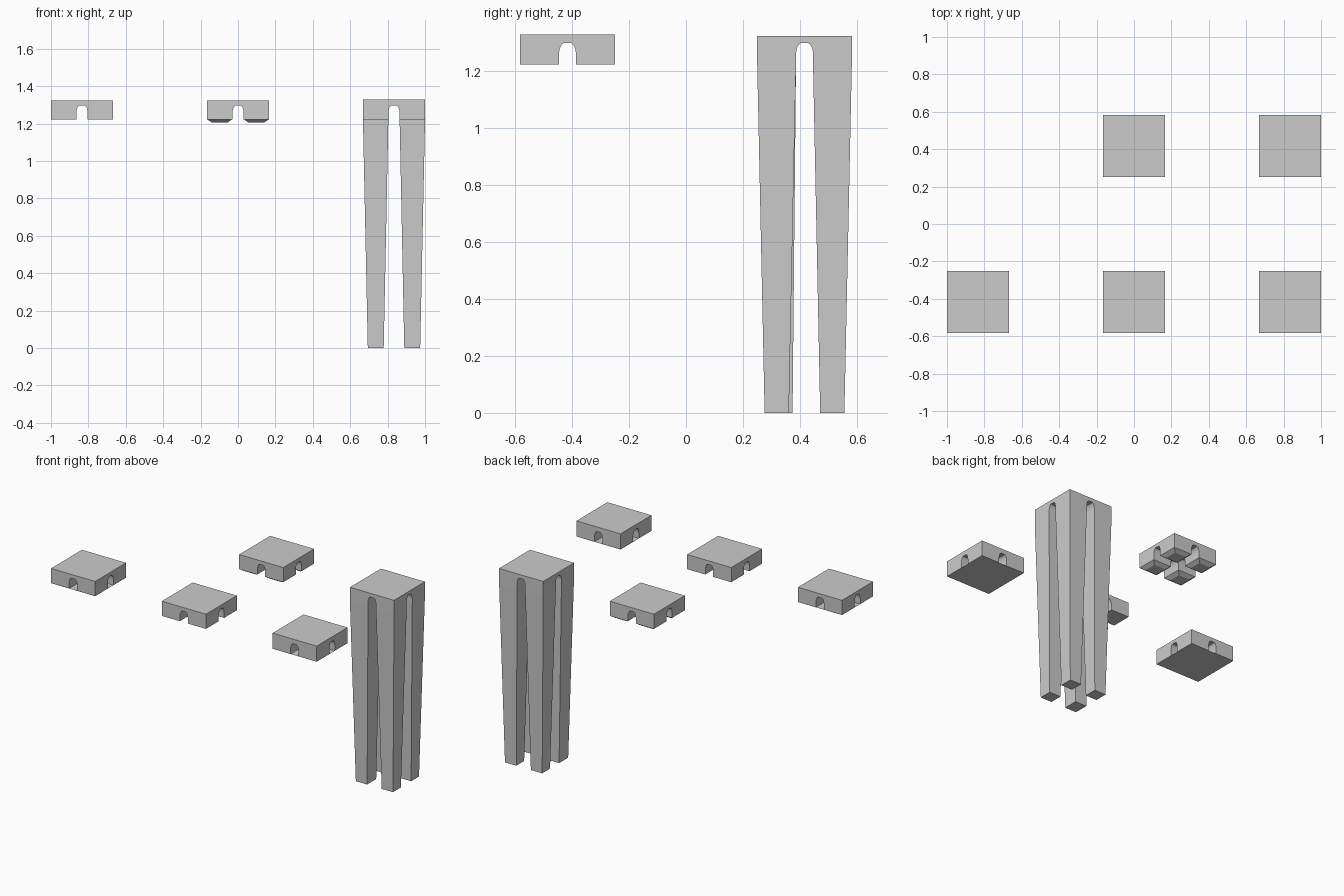
import bpy, bmesh

if "Cube" in bpy.data.objects:
    bpy.data.objects.remove(bpy.data.objects["Cube"])

HALF = 0.166          # half width of every block
BASE = 1.223          # underside of the blocks
PX, PY = 0.834, 0.416  # grid spacing


def new_object(name, bm, loc=(0, 0, 0)):
    bmesh.ops.recalc_face_normals(bm, faces=bm.faces)
    me = bpy.data.meshes.new(name)
    bm.to_mesh(me)
    bm.free()
    ob = bpy.data.objects.new(name, me)
    ob.location = loc
    bpy.context.collection.objects.link(ob)
    return ob


# Arch-shaped prism used to cut a tunnel through a block
def arch_cutter(along_x, x, y, lower):
    half = [(0.030, BASE - 0.05), (0.030, 1.262), (0.027, 1.279),
            (0.021, 1.292), (0.013, 1.298)]
    profile = half + [(-u, z) for u, z in reversed(half)]
    bm = bmesh.new()
    ends = []
    for d in (-0.3, 0.3):
        ends.append([bm.verts.new((d, u, z - lower) if along_x else (u, d, z - lower))
                     for u, z in profile])
    n = len(profile)
    bm.faces.new(ends[0])
    bm.faces.new(ends[1][::-1])
    for i in range(n):
        j = (i + 1) % n
        bm.faces.new((ends[0][i], ends[1][i], ends[1][j], ends[0][j]))
    ob = new_object("arch_cutter", bm, (x, y, 0))
    ob.hide_render = True
    return ob


# Square block with two crossing arched tunnels
def arched_block(name, x, y, top=1.323, floor=False):
    bm = bmesh.new()
    bmesh.ops.create_cube(bm, size=1)
    for v in bm.verts:
        v.co.x *= 2 * HALF
        v.co.y *= 2 * HALF
        v.co.z = top if v.co.z > 0 else BASE
    ob = new_object(name, bm, (x, y, 0))
    cutters = [arch_cutter(True, x, y, 0), arch_cutter(False, x, y, 0.0007)]
    for c in cutters:
        m = ob.modifiers.new("tunnel", 'BOOLEAN')
        m.operation = 'DIFFERENCE'
        m.solver = 'EXACT'
        m.object = c
    bpy.context.view_layer.update()
    dg = bpy.context.evaluated_depsgraph_get()
    me = bpy.data.meshes.new_from_object(ob.evaluated_get(dg))
    ob.modifiers.clear()
    ob.data = me
    for c in cutters:
        bpy.data.objects.remove(c)
    # Flat sheet closing the underside
    if floor:
        bm = bmesh.new()
        bm.faces.new([bm.verts.new((sx * HALF, sy * HALF, BASE - 0.0005))
                      for sx, sy in ((-1, -1), (-1, 1), (1, 1), (1, -1))])
        new_object(name + "_floor", bm, (x, y, 0))
    return ob


# Tapering square legs under the four corners of a block
def legs(name, x, y, bottom, uneven=0.0):
    for sx in (-1, 1):
        for sy in (-1, 1):
            bm = bmesh.new()
            inner_y = 0.055 - (uneven if sx < 0 and sy < 0 else 0)
            rings = []
            for a, b, c, z in ((0.030, 0.030, HALF, BASE),
                               (0.055, inner_y, 0.140, bottom)):
                d = c
                rings.append([bm.verts.new((sx * u, sy * v, z)) for u, v in
                              ((a, b), (c, b), (c, d), (a, d))])
            bm.faces.new(rings[1])
            for i in range(4):
                j = (i + 1) % 4
                bm.faces.new((rings[0][i], rings[0][j], rings[1][j], rings[1][i]))
            side = ("front" if sy < 0 else "back") + ("_left" if sx < 0 else "_right")
            new_object(f"{name}_{side}", bm, (x, y, 0))


# Front row of blocks
arched_block("front_left_block", -PX, -PY, floor=True)
arched_block("front_middle_block", 0, -PY)
arched_block("front_right_block", PX, -PY, top=1.329, floor=True)

# Back middle block with short bevelled feet
arched_block("back_middle_block", 0, PY)
legs("short_foot", 0, PY, 1.206)

# Back right tower with full-length legs
arched_block("tower_top", PX, PY)
legs("tower_leg", PX, PY, 0.0, uneven=0.013)
